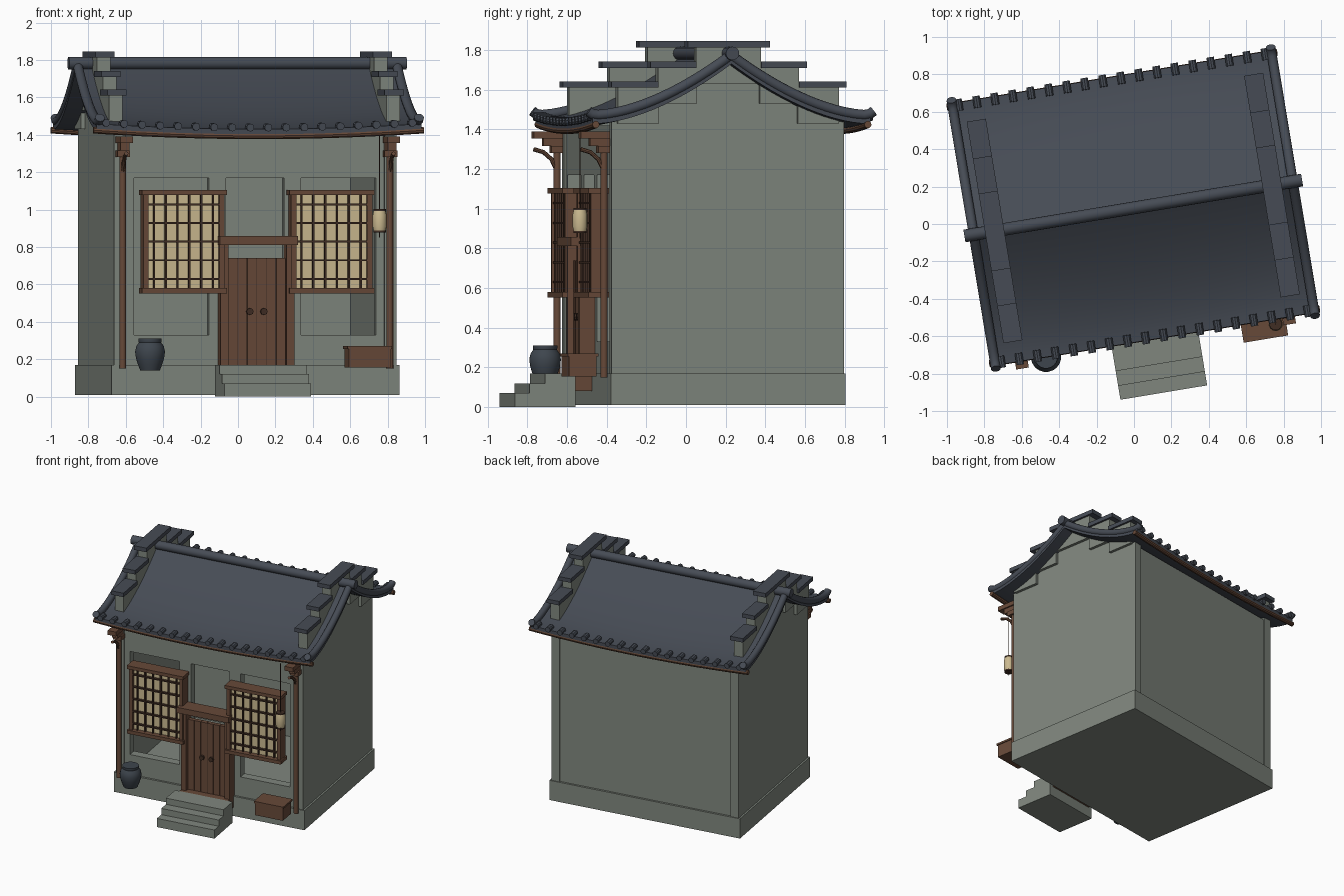
import bpy, bmesh, math
from mathutils import Vector, Matrix

if "Cube" in bpy.data.objects:
    bpy.data.objects.remove(bpy.data.objects["Cube"])

# House is built in its own axes, then turned and shifted into place
PLACE = Matrix.Translation((-0.004, 0.0855, 0)) @ Matrix.Rotation(math.radians(9.4), 4, 'Z')


def material(name, rgb):
    m = bpy.data.materials.new(name)
    m.diffuse_color = (*rgb, 1)
    m.use_nodes = True
    m.node_tree.nodes["Principled BSDF"].inputs["Base Color"].default_value = m.diffuse_color
    return m


STONE = material("grey_green_stone", (0.215, 0.24, 0.207))
SLATE = material("blue_slate", (0.061, 0.071, 0.090))
WOOD = material("brown_wood", (0.135, 0.067, 0.040))
DARK = material("dark_wood", (0.050, 0.026, 0.017))
PAPER = material("window_paper", (0.60, 0.49, 0.28))
JAR = material("dark_glaze", (0.048, 0.060, 0.075))


def finish(name, bm, mat):
    bmesh.ops.recalc_face_normals(bm, faces=bm.faces)
    me = bpy.data.meshes.new(name)
    bm.to_mesh(me)
    bm.free()
    me.transform(PLACE)
    me.materials.append(mat)
    ob = bpy.data.objects.new(name, me)
    bpy.context.collection.objects.link(ob)
    return ob


def add_box(bm, x, y, z):
    vs = bmesh.ops.create_cube(bm, size=1)["verts"]
    for v in vs:
        v.co = [p[0] + (c + 0.5) * (p[1] - p[0]) for c, p in zip(v.co, (x, y, z))]


def boxes(name, mat, *items):
    bm = bmesh.new()
    for it in items:
        add_box(bm, *it)
    return finish(name, bm, mat)


def add_tube(bm, pts, r, n=12):
    pts = [Vector(p) for p in pts]
    rings = []
    for i, p in enumerate(pts):
        t = (pts[min(i + 1, len(pts) - 1)] - pts[max(i - 1, 0)]).normalized()
        ref = Vector((0, 0, 1)) if abs(t.x) > 0.9 else Vector((1, 0, 0))
        s = t.cross(ref).normalized()
        w = t.cross(s)
        rr = r[i] if isinstance(r, (list, tuple)) else r
        rings.append([bm.verts.new(p + rr * (math.cos(k * math.tau / n) * s + math.sin(k * math.tau / n) * w))
                      for k in range(n)])
    for A, B in zip(rings, rings[1:]):
        for k in range(n):
            bm.faces.new((A[k], A[(k + 1) % n], B[(k + 1) % n], B[k]))
    bm.faces.new(rings[0])
    bm.faces.new(rings[-1][::-1])


def tubes(name, mat, paths, r, n=12):
    bm = bmesh.new()
    for p in paths:
        add_tube(bm, p, r, n)
    return finish(name, bm, mat)


def roof_z(a, b):
    d = min(abs(b) / 0.72, 1)
    return 1.43 + 0.33 * (1 - d) ** 1.6 + 0.03 * (a / 0.89) ** 2 * d * d


# Plinth and back wall
boxes("plinth", STONE, ((-0.78, 0.78), (-0.60, 0.60), (0.01, 0.17)))
boxes("back_wall", STONE, ((-0.75, 0.75), (0.52, 0.583), (0.17, 1.42)))

# Front wall: grid of cells leaving two windows and a doorway open
bm = bmesh.new()
xs = [-0.75, -0.655, -0.25, -0.157, 0.157, 0.25, 0.655, 0.75]
zs = [0.17, 0.33, 1.17, 1.42]
for i in range(7):
    for j in range(3):
        if (j == 1 and i in (1, 3, 5)) or (j == 0 and i == 3):
            continue
        bm.faces.new([bm.verts.new((x, -0.583, z)) for x, z in (
            (xs[i], zs[j]), (xs[i + 1], zs[j]), (xs[i + 1], zs[j + 1]), (xs[i], zs[j + 1]))])
bmesh.ops.remove_doubles(bm, verts=bm.verts, dist=1e-4)
ext = bmesh.ops.extrude_face_region(bm, geom=bm.faces[:], use_keep_orig=True)
bmesh.ops.translate(bm, verts=[e for e in ext["geom"] if isinstance(e, bmesh.types.BMVert)], vec=(0, 0.07, 0))
finish("front_wall", bm, STONE)

# Gable walls following the roof curve, with stepped parapets and caps
for sgn, side in ((-1, "left"), (1, "right")):
    bm = bmesh.new()
    bs = [-0.593 + 1.186 * i / 24 for i in range(25)]
    prof = [(-0.593, 0.17)] + [(b, roof_z(0.7, b) - 0.015) for b in bs] + [(0.593, 0.17)]
    f = bm.faces.new([bm.verts.new((sgn * 0.70, b, z)) for b, z in prof])
    ext = bmesh.ops.extrude_face_region(bm, geom=[f], use_keep_orig=True)
    bmesh.ops.translate(bm, verts=[e for e in ext["geom"] if isinstance(e, bmesh.types.BMVert)],
                        vec=(sgn * 0.066, 0, 0))
    finish(side + "_gable_wall", bm, STONE)
    bx = sorted((sgn * 0.715, sgn * 0.788))
    cx = sorted((sgn * 0.70, sgn * 0.803))
    blocks = [(bx, (-0.165, 0.165), (1.63, 1.815))]
    caps = [(cx, (-0.21, 0.21), (1.812, 1.845))]
    for m in (-1, 1):
        blocks += [(bx, sorted((m * 0.16, m * 0.36)), (1.53, 1.715)),
                   (bx, sorted((m * 0.355, m * 0.565)), (1.43, 1.615))]
        caps += [(cx, sorted((m * 0.165, m * 0.40)), (1.71, 1.742)),
                 (cx, sorted((m * 0.36, m * 0.60)), (1.61, 1.642))]
    boxes(side + "_parapet_steps", STONE, *blocks)
    boxes(side + "_parapet_caps", SLATE, *caps)

# Curved roof sheet with thickness
bm = bmesh.new()
NA, NB = 16, 32
grid = [[[bm.verts.new((a, b, roof_z(a, b) - t)) for b in [-0.71 + 1.42 * j / NB for j in range(NB + 1)]]
         for a in [-0.88 + 1.76 * i / NA for i in range(NA + 1)]] for t in (0, 0.03)]
T, U = grid
for g in grid:
    for i in range(NA):
        for j in range(NB):
            bm.faces.new((g[i][j], g[i + 1][j], g[i + 1][j + 1], g[i][j + 1]))
for i in range(NA):
    for j in (0, NB):
        bm.faces.new((T[i][j], T[i + 1][j], U[i + 1][j], U[i][j]))
for j in range(NB):
    for i in (0, NA):
        bm.faces.new((T[i][j], T[i][j + 1], U[i][j + 1], U[i][j]))
finish("roof", bm, SLATE)

# Ridge, rake tubes with raised tips, eave tile ends, wooden eave poles
tubes("ridge", SLATE, [[(-0.915, 0, 1.783), (0.915, 0, 1.783)]], 0.034, 16)
rakes = []
for a in (-0.865, 0.865):
    for m in (-1, 1):
        p = [(a, m * 0.68 * i / 14, roof_z(a, 0.68 * i / 14) + 0.014) for i in range(15)]
        rakes.append(p + [(a, m * 0.71, 1.478), (a, m * 0.728, 1.492)])
tubes("rake_tubes", SLATE, rakes, 0.026)
ends = [-0.83 + 1.66 * i / 17 for i in range(18)]
tubes("eave_tile_ends", SLATE,
      [[(a, m * 0.665, roof_z(a, 0.665) + 0.006), (a, m * 0.728, roof_z(a, 0.72) + 0.008)]
       for a in ends for m in (-1, 1)], 0.021, 10)
tubes("eave_poles", WOOD,
      [[(a, m * 0.695, 1.394 + 0.03 * (a / 0.89) ** 2) for a in [-0.895 + 1.79 * i / 16 for i in range(17)]]
       for m in (-1, 1)], 0.018, 10)

# Front posts and eave brackets
tubes("front_posts", WOOD, [[(a, -0.625, 0.15), (a, -0.625, 1.38)] for a in (-0.724, 0.724)], 0.018)
for a, side in ((-0.724, "left"), (0.724, "right")):
    boxes(side + "_bracket", WOOD,
          ((a - 0.034, a + 0.034), (-0.75, -0.60), (1.355, 1.39)),
          ((a - 0.024, a + 0.024), (-0.70, -0.60), (1.315, 1.355)),
          ((a - 0.034, a + 0.034), (-0.66, -0.60), (1.28, 1.315)))
    tubes(side + "_bracket_brace", WOOD,
          [[(a, -0.63, 1.20), (a, -0.655, 1.25), (a, -0.695, 1.285), (a, -0.745, 1.30)]], 0.011, 8)

# Windows: frame, paper and lattice
for sgn, side in ((-1, "left"), (1, "right")):
    def X(p, q):
        return sorted((sgn * p, sgn * q))
    boxes(side + "_window_frame", WOOD,
          (X(0.17, 0.63), (-0.69, -0.585), (1.078, 1.105)),
          (X(0.17, 0.63), (-0.69, -0.585), (0.552, 0.58)),
          (X(0.18, 0.208), (-0.675, -0.585), (0.58, 1.078)),
          (X(0.592, 0.62), (-0.675, -0.585), (0.58, 1.078)))
    boxes(side + "_window_paper", PAPER, (X(0.205, 0.595), (-0.648, -0.64), (0.575, 1.08)))
    bars = []
    for k in range(6):
        c = 0.208 + 0.384 * (k + 0.5) / 6
        bars.append((X(c - 0.005, c + 0.005), (-0.664, -0.648), (0.58, 1.078)))
    for k in range(5):
        c = 0.58 + 0.498 * (k + 0.5) / 5
        bars.append((X(0.208, 0.592), (-0.669, -0.648), (c - 0.005, c + 0.005)))
    boxes(side + "_window_lattice", DARK, *bars)

# Door: planks, jambs, lintel, threshold and pulls
boxes("door_planks", WOOD, *[((-0.157 + 0.0523 * k + 0.002, -0.157 + 0.0523 * (k + 1) - 0.002),
                              (-0.635, -0.60), (0.17, 0.74)) for k in range(6)])
boxes("door_backing", DARK, ((-0.157, 0.157), (-0.628, -0.605), (0.17, 0.738)))
boxes("door_jambs", WOOD, *[(sorted((m * 0.157, m * 0.20)), (-0.665, -0.585), (0.15, 0.815)) for m in (-1, 1)])
boxes("door_lintel", WOOD, ((-0.212, 0.212), (-0.71, -0.585), (0.812, 0.858)))
boxes("door_threshold", WOOD, ((-0.20, 0.20), (-0.69, -0.60), (0.08, 0.17)))
tubes("door_pulls", DARK, [[(a, -0.632, 0.455), (a, -0.652, 0.455)] for a in (-0.038, 0.038)], 0.019, 8)

# Front steps
boxes("front_steps", STONE,
      ((-0.235, 0.235), (-1.0, -0.69), (0.0, 0.07)),
      ((-0.235, 0.235), (-0.925, -0.69), (0.07, 0.12)),
      ((-0.235, 0.235), (-0.845, -0.69), (0.12, 0.17)))

# Jar, crate and hanging lantern
tubes("jar", JAR, [[(-0.59, -0.709, z) for z in (0.14, 0.17, 0.205, 0.24, 0.27, 0.29, 0.295, 0.31)]],
      [0.053, 0.065, 0.076, 0.081, 0.074, 0.060, 0.062, 0.062], 20)
boxes("crate", WOOD, ((0.472, 0.70), (-0.80, -0.66), (0.155, 0.255)),
      ((0.465, 0.706), (-0.807, -0.65), (0.255, 0.27)))
L = (0.65, -0.736)
tubes("lantern_body", PAPER, [[(*L, z) for z in (0.885, 0.91, 0.97, 0.995)]], [0.032, 0.038, 0.038, 0.032], 12)
tubes("lantern_caps", DARK, [[(*L, 0.877), (*L, 0.887)], [(*L, 0.993), (*L, 1.003)]], 0.034, 12)
tubes("lantern_cord", DARK, [[(*L, 0.85), (*L, 0.88)], [(*L, 1.0), (*L, 1.40)]], 0.003, 6)

# Smooth the round parts, keep sharp edges
for ob in bpy.context.collection.objects:
    ob.select_set(True)
    bpy.context.view_layer.objects.active = ob
bpy.ops.object.shade_smooth_by_angle(angle=math.radians(35))
